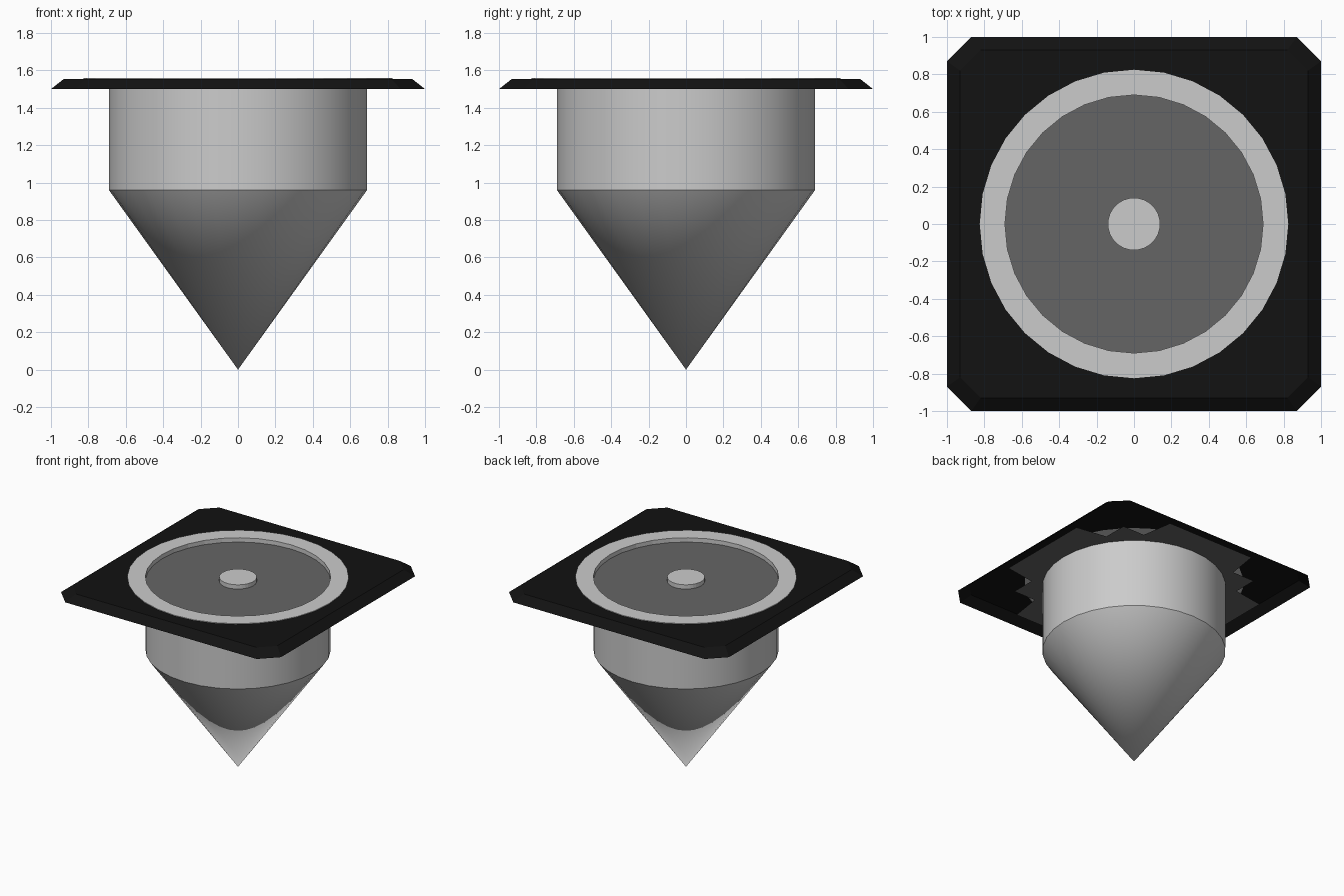
import bpy, bmesh, math

if "Cube" in bpy.data.objects:
    bpy.data.objects.remove(bpy.data.objects["Cube"])

SEG = 32


def material(name, v):
    m = bpy.data.materials.new(name)
    m.diffuse_color = (v, v, v, 1)
    m.use_nodes = True
    m.node_tree.nodes["Principled BSDF"].inputs["Base Color"].default_value = m.diffuse_color
    return m


def circle(r, z):
    return [(r * math.cos(2 * math.pi * i / SEG), r * math.sin(2 * math.pi * i / SEG), z)
            for i in range(SEG)]


def octagon(h, c, z):
    # square of half-size h with corners cut back to c
    return [(x, y, z) for x, y in ((h, -c), (h, c), (c, h), (-c, h),
                                   (-h, c), (-h, -c), (-c, -h), (c, -h))]


def add_loop(bm, pts):
    vs = [bm.verts.new(p) for p in pts]
    es = [bm.edges.new((vs[i], vs[i - 1])) for i in range(len(vs))]
    return vs, es


def bridge(bm, a, b):
    n = len(a)
    for i in range(n):
        j = (i + 1) % n
        bm.faces.new((a[i], a[j], b[j], b[i]))


def finish(bm, name, mat=None):
    me = bpy.data.meshes.new(name)
    bm.to_mesh(me)
    bm.free()
    ob = bpy.data.objects.new(name, me)
    bpy.context.collection.objects.link(ob)
    if mat:
        me.materials.append(mat)
    return ob


def lathe(name, profile, cap_last=False, tip=None):
    bm = bmesh.new()
    loops = [[bm.verts.new(p) for p in circle(r, z)] for r, z in profile]
    for a, b in zip(loops, loops[1:]):
        bridge(bm, a, b)
    if cap_last:
        bm.faces.new(loops[-1])
    if tip is not None:
        t = bm.verts.new((0, 0, tip))
        for i in range(SEG):
            bm.faces.new((loops[0][i - 1], t, loops[0][i]))
    return finish(bm, name)


black = material("black", 0.006)
dark_grey = material("dark_grey", 0.13)

# Pointed cylindrical body
body = lathe("body", [(0.69, 0.96), (0.69, 1.525)], tip=0)
bpy.context.view_layer.objects.active = body
body.select_set(True)
bpy.ops.object.shade_smooth_by_angle(angle=math.radians(30))

# Hollow cover plate: sloped rim and a top with a round opening
bm = bmesh.new()
low, _ = add_loop(bm, octagon(1.0, 0.87, 1.5))
top, top_edges = add_loop(bm, octagon(0.93, 0.82, 1.555))
bridge(bm, low, top)
hole, hole_edges = add_loop(bm, circle(0.825, 1.555))
bmesh.ops.triangle_fill(bm, use_beauty=True, use_dissolve=False,
                        edges=top_edges + hole_edges, normal=(0, 0, 1))
finish(bm, "cover_plate", black)

# Flat ring with a short inner wall
lathe("ring", [(0.825, 1.555), (0.825, 1.56), (0.69, 1.56), (0.69, 1.525)])

# Dark inner sheet, with a notched outline hidden below the plate
corner = [(0.9, -0.4), (0.9, 0.4), (0.64, 0.44), (0.64, 0.64), (0.44, 0.64)]
outline = []
for k in range(4):
    c, s = round(math.cos(k * math.pi / 2)), round(math.sin(k * math.pi / 2))
    outline += [(x * c - y * s, x * s + y * c, 1.525) for x, y in corner]
bm = bmesh.new()
rim = [bm.verts.new(p) for p in outline]
mid = bm.verts.new((0, 0, 1.525))
for i in range(len(rim)):
    bm.faces.new((mid, rim[i - 1], rim[i]))
finish(bm, "inner_sheet", dark_grey)

# Centre button
lathe("centre_button", [(0.14, 1.525), (0.14, 1.56)], cap_last=True)
